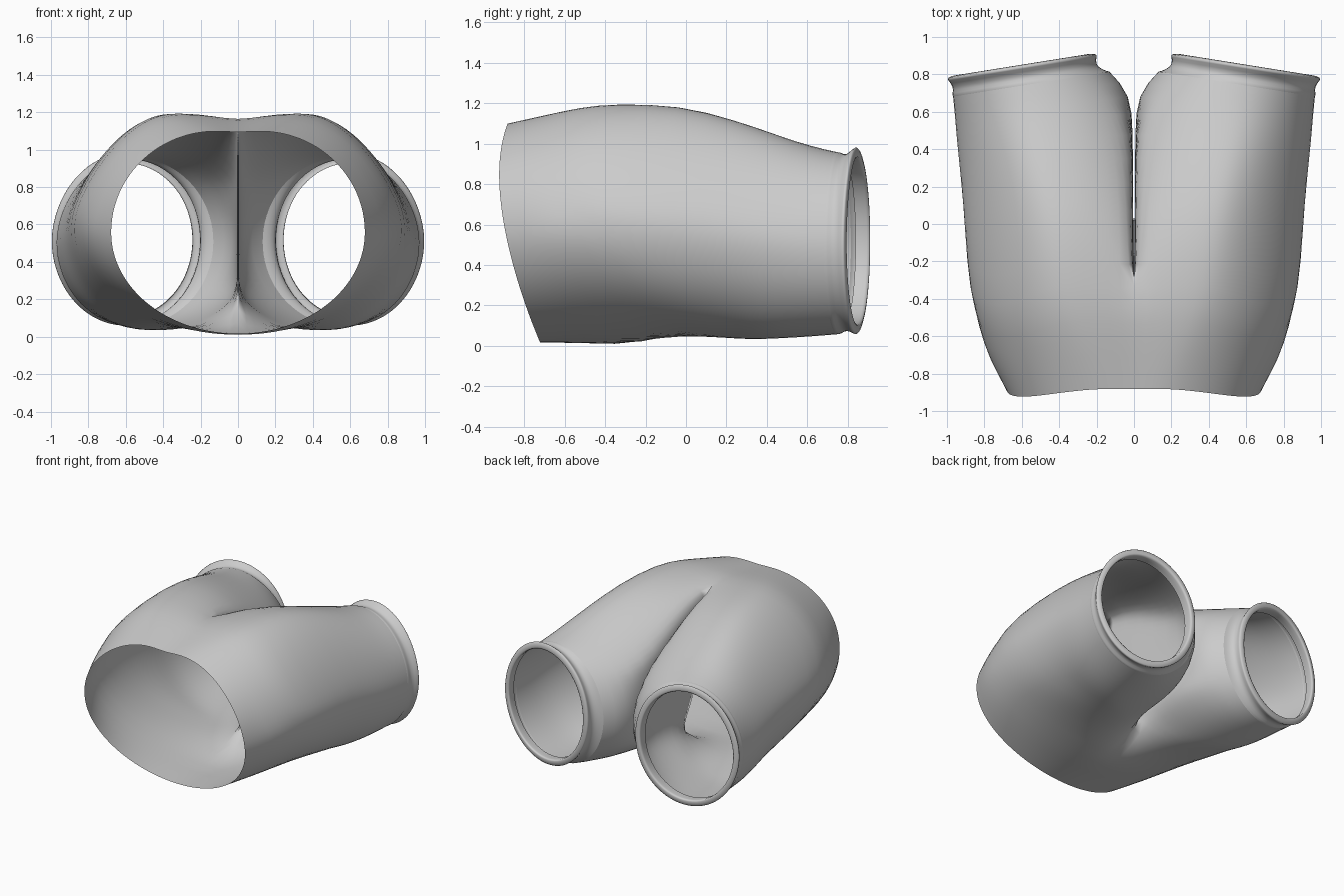
import bpy, bmesh
from math import sin, cos, radians, pi

if "Cube" in bpy.data.objects:
    bpy.data.objects.remove(bpy.data.objects["Cube"])

OUT, INN = 26, 10   # segments on the outer and inner-thigh side of a section

# y at top, y at bottom, centre x, outer radius, top z, bottom z,
# wrap angle top, wrap angle bottom, seam x, shoulder trim
BODY = [
    (-.95, -.72, .12, .56, 1.10, .015, 10, 10, 0, 0),
    (-.79, -.50, .20, .58, 1.14, .015, 14, 10, 0, .08),
    (-.66, -.20, .28, .56, 1.18, -.002, 17, 12, 0, .13),
    (-.55, .12, .33, .555, 1.20, .04, 20, 36, 0, .14),     # crotch row
]
LEG = [
    (-.14, .24, .38, .53, 1.195, .035, 30, 45, .02, .14),
    (.20, .34, .45, .48, 1.12, .03, 40, 45, .04, .12),
    (.45, .46, .50, .45, 1.04, .035, 45, 45, .08, .08),
    (.62, .62, .53, .43, .985, .045, 45, 45, .165, .04),
    (.74, .74, .56, .41, .96, .055, 45, 45, .256, .02),
]
CUFF = [
    LEG[-1],
    (.755, .755, .57, .405, .96, .055, 45, 45, .285, .02),
    (.79, .79, .58, .385, .94, .08, 45, 45, .316, .02),
    (.835, .835, .60, .40, .985, .055, 45, 45, .315, .02),
    (.845, .845, .60, .40, .985, .055, 45, 45, .317, .02),
    (.855, .855, .60, .36, .94, .10, 45, 45, .345, .02),
    (.845, .845, .60, .355, .93, .105, 45, 45, .348, .02),
    (.78, .78, .60, .36, .93, .10, 45, 45, .345, .02),
]


def section(row, kind):
    """Points round one half: outer arc, then the inner thigh for legs."""
    yt, yb, cx, a, top, bot, e, eb, xt, trim = row
    e, eb = radians(e), radians(eb)
    cz, b = (top + bot) / 2, (top - bot) / 2
    start, sweep = pi / 2 + e, pi + e + eb
    angles = [start - sweep * i / OUT for i in range(OUT + 1)]
    if kind != "body":
        angles += [start - sweep - (2 * pi - sweep) * i / INN for i in range(1, INN)]
    pts = []
    for i, p in enumerate(angles):
        c, s = cos(p), sin(p)
        a_in = (cx - xt) / sin(e if s > 0 else eb)
        x, z = cx + (a if c > 0 else a_in) * c, cz + b * s
        if kind == "body" and p < 0:          # rounded belly, lowest on the centre line
            q = p * (pi / 2) / (pi / 2 + eb)
            x, z = (cx + a) * cos(q), cz + b * sin(q)
        if c > 0 and s > 0:
            x -= trim * c * s
        t = (z - bot) / (top - bot)
        y = yb + (yt - yb) * (1 - (1 - t) ** 2 - .3 * t ** 6)
        if kind == "leg":
            x = max(x, .006)
            y -= .16 * (x - .6) * min(1, max(0, (y - .3) / .4))   # slanted hem
        elif kind == "crotch" and i > OUT:
            y += .1 * sin(pi * (i - OUT) / INN)
        if kind != "leg" and (i == 0 or i >= OUT):
            x = 0
        pts.append((x, y, z))
    return pts


def build(name, sections):
    bm = bmesh.new()
    rings = [[bm.verts.new(p) for p in s] for s in sections]
    for r, s in zip(rings, rings[1:]):
        closed = len(r) > OUT + 1 and len(s) > OUT + 1
        n = len(r) if closed else OUT
        for i in range(n):
            j = (i + 1) % len(r) if closed else i + 1
            bm.faces.new((r[i], r[j], s[j], s[i]))
    bmesh.ops.recalc_face_normals(bm, faces=bm.faces)
    me = bpy.data.meshes.new(name)
    bm.to_mesh(me)
    bm.free()
    ob = bpy.data.objects.new(name, me)
    bpy.context.collection.objects.link(ob)
    m = ob.modifiers.new("mirror", 'MIRROR')
    m.merge_threshold = .001
    s = ob.modifiers.new("smooth", 'SUBSURF')
    s.levels = s.render_levels = 1
    for p in me.polygons:
        p.use_smooth = True
    return ob


# shorts: waist, hips and both legs
build("shorts_body", [section(r, "body") for r in BODY[:-1]]
      + [section(BODY[-1], "crotch")] + [section(r, "leg") for r in LEG])
# rolled hems round the leg openings
build("leg_cuffs", [section(r, "leg") for r in CUFF])
